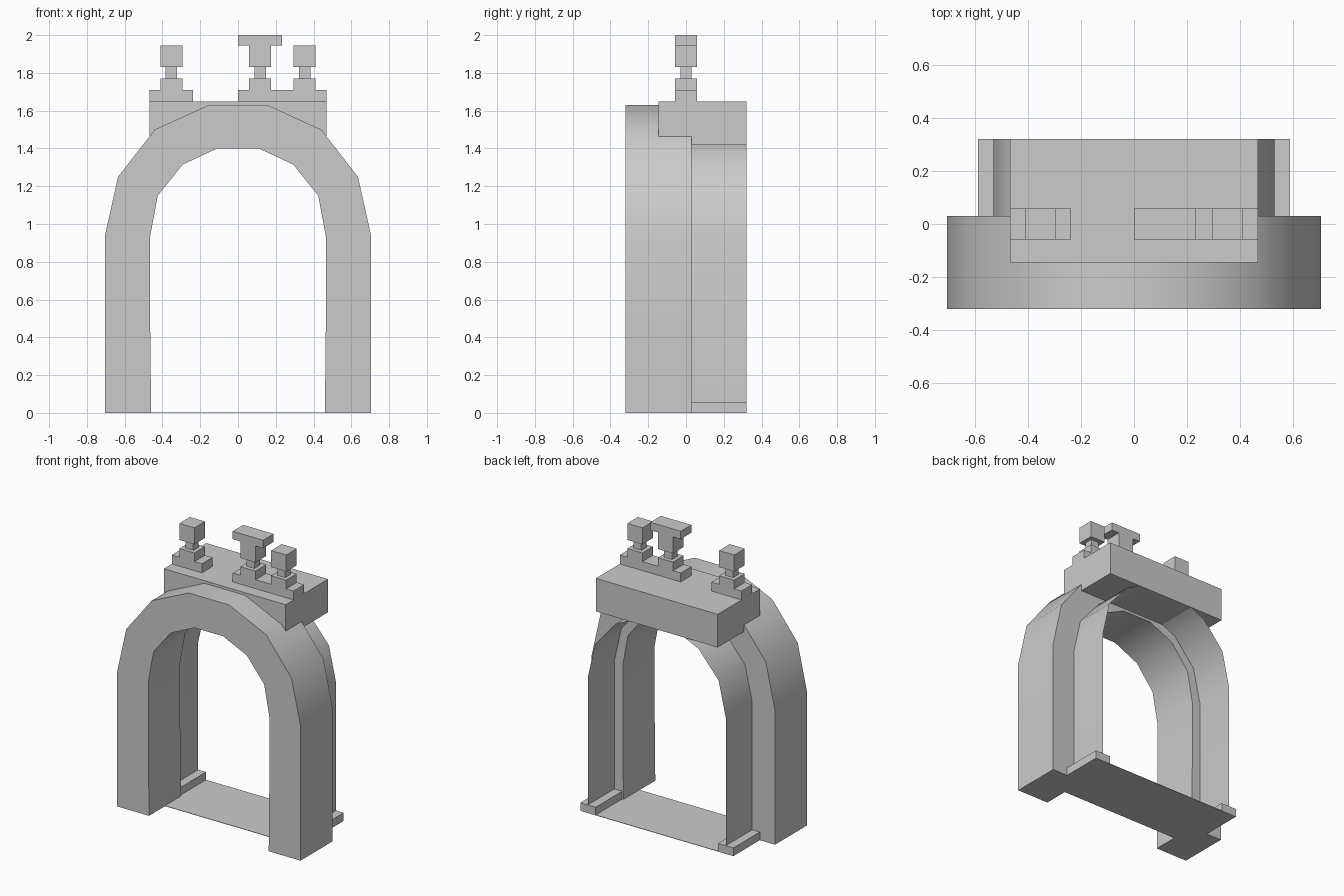
import bpy
import bmesh
import math

cube = bpy.data.objects.get("Cube")
if cube:
    bpy.data.objects.remove(cube, do_unlink=True)

stone = bpy.data.materials.new("plain grey")
stone.use_nodes = True
GREY = (0.6, 0.6, 0.6, 1)
stone.diffuse_color = GREY
stone.node_tree.nodes["Principled BSDF"].inputs["Base Color"].default_value = GREY


def finish(name, bm, smooth=False):
    bmesh.ops.recalc_face_normals(bm, faces=bm.faces)
    mesh = bpy.data.meshes.new(name)
    bm.to_mesh(mesh)
    bm.free()
    mesh.materials.append(stone)
    obj = bpy.data.objects.new(name, mesh)
    bpy.context.collection.objects.link(obj)
    if smooth:
        bpy.ops.object.select_all(action='DESELECT')
        bpy.context.view_layer.objects.active = obj
        obj.select_set(True)
        bpy.ops.object.shade_smooth_by_angle(angle=math.radians(30))
    return obj


def box(name, x, y, z):
    """Box from (min, max) ranges."""
    bm = bmesh.new()
    bmesh.ops.create_cube(bm, size=1)
    for v in bm.verts:
        v.co = [r[0] if c < 0 else r[1] for c, r in zip(v.co, (x, y, z))]
    return finish(name, bm)


def mirrored(half):
    """Full arch path from its +x half, ground to crown to ground."""
    return half + [(-x, z) for x, z in reversed(half)]


def sweep(bm, path, y0, y1):
    """Open strip following a path, running from y0 to y1."""
    rows = [[bm.verts.new((x, y, z)) for y in (y0, y1)] for x, z in path]
    for a, b in zip(rows, rows[1:]):
        bm.faces.new((a[0], a[1], b[1], b[0]))
    return rows


FRONT, STEP, BACK, LEDGE = -0.32, 0.03, 0.32, -0.145

# Heavy front arch: outer and inner strips joined by end faces
outer = mirrored([(0.705, 0), (0.705, 0.47), (0.705, 0.935), (0.635, 1.25),
                  (0.44, 1.5), (0.155, 1.63)])
inner = mirrored([(0.46, 0), (0.465, 0.47), (0.465, 0.935), (0.425, 1.15),
                  (0.293, 1.315), (0.11, 1.4)])
bm = bmesh.new()
out_rows = sweep(bm, outer, FRONT, STEP)
in_rows = sweep(bm, inner, FRONT, STEP)
for i in range(len(outer) - 1):
    for side in (0, 1):
        bm.faces.new((out_rows[i][side], out_rows[i + 1][side],
                      in_rows[i + 1][side], in_rows[i][side]))
for end in (0, -1):
    bm.faces.new((*out_rows[end], *reversed(in_rows[end])))
finish("front_arch", bm, smooth=True)

# Thin rear lining, slightly wider than the front opening
bm = bmesh.new()
sweep(bm, mirrored([(0.53, 0), (0.53, 0.945), (0.475, 1.19),
                    (0.32, 1.37), (0.12, 1.46)]), STEP, BACK)
finish("rear_lining", bm, smooth=True)

# Lintel, floor and foot rails
box("lintel", (-0.468, 0.468), (LEDGE, BACK), (1.418, 1.648))
box("floor", (-0.47, 0.47), (LEDGE, BACK), (0, 0.003))
for name, s in (("left_foot_rail", 1), ("right_foot_rail", -1)):
    box(name, sorted((s * 0.47, s * 0.588)), (STEP, BACK), (0, 0.057))

# Stepped finials on the lintel
WIDE, NECK = 0.058, 0.03
DEPTH = (-WIDE, WIDE)
box("right_finial_base", (-0.468, -0.237), DEPTH, (1.648, 1.71))
box("left_finial_base", (0, 0.468), DEPTH, (1.648, 1.71))
for name, cx in (("right", -0.353), ("centre", 0.117), ("left", 0.353)):
    wide = (cx - WIDE, cx + WIDE)
    box(name + "_finial_step", wide, DEPTH, (1.71, 1.77))
    box(name + "_finial_neck", (cx - NECK, cx + NECK), (-NECK, NECK), (1.77, 1.83))
    box(name + "_finial_head", wide, DEPTH, (1.83, 1.945))
box("centre_finial_cap", (0, 0.234), DEPTH, (1.945, 2))
